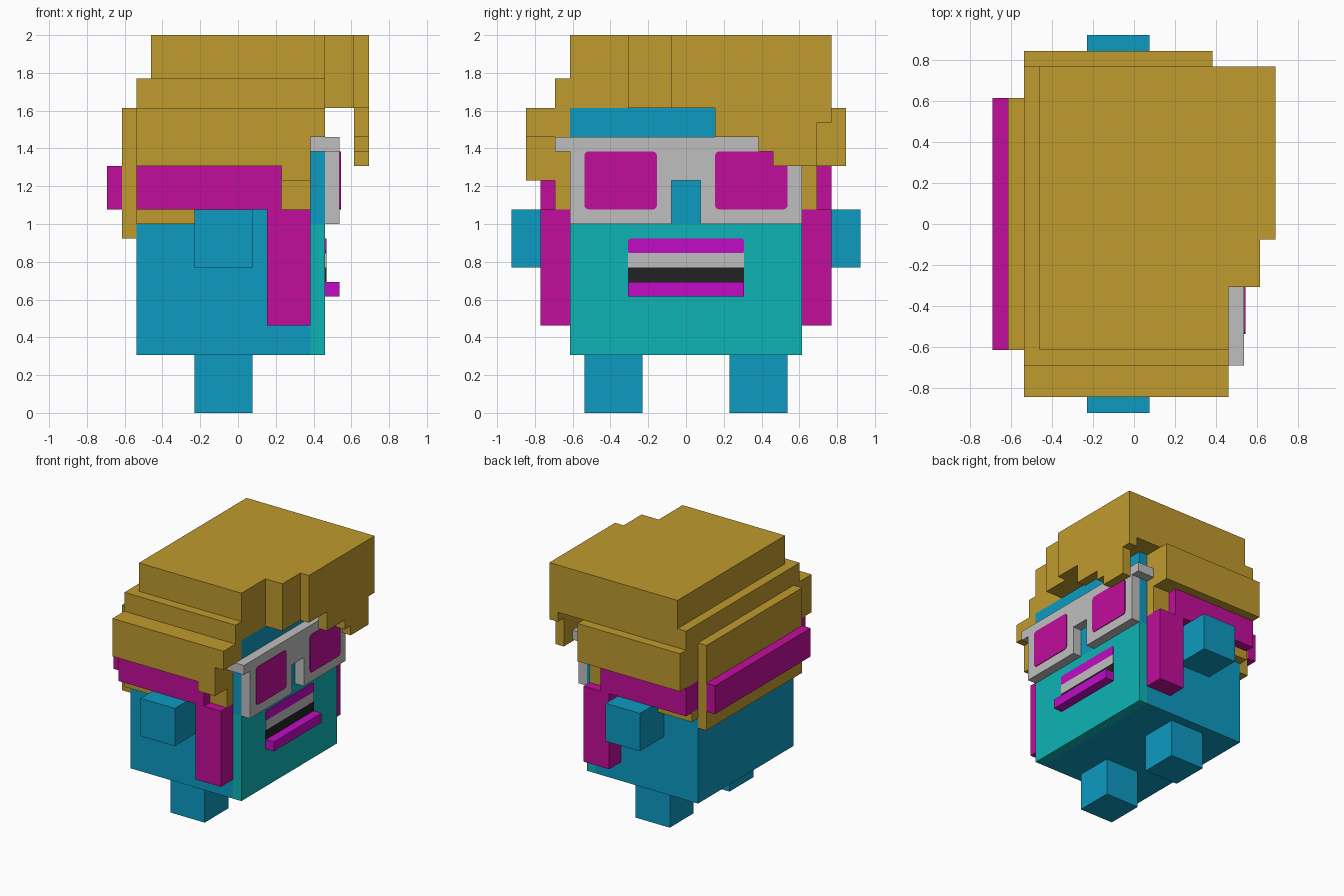
import bpy
import bmesh
from mathutils import Vector

cube = bpy.data.objects.get("Cube")
if cube:
    bpy.data.objects.remove(cube, do_unlink=True)

UNIT = 1 / 13   # size of one block
THIN = 0.08     # painted plate thickness, in blocks


def material(name, rgb):
    """Make a flat material from display colour bytes."""
    linear = [((c / 255 + 0.055) / 1.055) ** 2.4 if c > 10 else c / 255 / 12.92 for c in rgb]
    mat = bpy.data.materials.new(name)
    mat.diffuse_color = (*linear, 1)
    mat.use_nodes = True
    mat.node_tree.nodes["Principled BSDF"].inputs["Base Color"].default_value = (*linear, 1)
    return mat


gold = material("gold hair", (191, 155, 45))
blue = material("blue skin", (13, 155, 194))
teal = material("teal face", (14, 180, 180))
pink = material("pink band", (194, 13, 155))
magenta = material("magenta lip", (192, 12, 196))
grey = material("light grey", (191, 191, 191))
black = material("black", (33, 34, 34))


def prism(name, mat, axis, outline, start, end, corner=0):
    """Extrude an outline along x or y; outline pairs are (other axis, z)."""
    def point(a, z, depth):
        return Vector((depth, a, z) if axis == "x" else (a, depth, z)) * UNIT

    bm = bmesh.new()
    base = bm.faces.new([bm.verts.new(point(a, z, start)) for a, z in outline])
    moved = bmesh.ops.extrude_face_region(bm, geom=[base])["geom"]
    shift = point(0, 0, end) - point(0, 0, start)
    bmesh.ops.translate(bm, vec=shift, verts=[v for v in moved if isinstance(v, bmesh.types.BMVert)])
    if corner:
        along = [e for e in bm.edges
                 if (e.verts[0].co - e.verts[1].co).cross(shift).length < 1e-7]
        bmesh.ops.bevel(bm, geom=along, offset=corner * UNIT, segments=3, profile=0.5,
                        affect="EDGES")
    bmesh.ops.recalc_face_normals(bm, faces=bm.faces)
    mesh = bpy.data.meshes.new(name)
    bm.to_mesh(mesh)
    bm.free()
    mesh.materials.append(mat)
    obj = bpy.data.objects.new(name, mesh)
    bpy.context.collection.objects.link(obj)
    return obj


def box(name, mat, x, y, z, corner=0):
    """Block from ranges on the three axes."""
    outline = [(y[0], z[0]), (y[1], z[0]), (y[1], z[1]), (y[0], z[1])]
    return prism(name, mat, "x", outline, x[0], x[1], corner)


def pair(name, mat, x, y, z, corner=0):
    """Two blocks mirrored across y."""
    box(name + "_left", mat, x, y, z, corner)
    box(name + "_right", mat, x, (-y[1], -y[0]), z, corner)


# Head, face and limbs
box("head", blue, (-7, 5), (-8, 8), (4, 21))
box("forehead", blue, (5, 6), (-8, 8), (13, 21))
box("face", teal, (5, 6), (-8, 8), (4, 13))
pair("leg", blue, (-3, 1), (3, 7), (0, 4))
pair("ear", blue, (-3, 1), (8, 12), (10, 14))

# Mouth
box("upper_lip", magenta, (6, 6 + THIN), (-4, 4), (11, 12), 0.2)
box("teeth", grey, (6, 6 + THIN), (-4, 4), (10, 11))
box("mouth_gap", black, (6, 6 + THIN), (-4, 4), (9, 10))
box("lower_lip", magenta, (6, 7), (-4, 4), (8, 9))

# Glasses with a nose notch
frame = [(-8, 13), (-1, 13), (-1, 16), (1, 16), (1, 13), (8, 13), (8, 19), (-8, 19)]
prism("glasses_frame", grey, "x", frame, 6, 7)
pair("glasses_arm", grey, (5, 7), (8, 9), (18, 19))
pair("lens", pink, (7, 7 + THIN), (2, 7), (14, 18), 0.3)

# Headband with hanging side straps
box("band_back", pink, (-9, -8), (-8, 8), (14, 17))
strap = [(-7, 14), (2, 14), (2, 6), (5, 6), (5, 14), (3, 14), (3, 17), (-7, 17)]
for side, name in ((1, "left"), (-1, "right")):
    prism("band_side_" + name, pink, "y", strap, 8 * side, 10 * side)

# Hair on the back and sides
box("hair_back", gold, (-8, -7), (-8, 8), (12, 21))
pair("hair_nape", gold, (-7, -3), (8, 9), (13, 14))
pair("hair_temple", gold, (3, 5), (8, 9), (14, 17))
box("hair_side_left", gold, (-7, 5), (8, 11), (17, 21))
side_hair = [(-7, 17), (3, 17), (3, 16), (5, 16), (5, 19), (6, 19), (6, 21), (-7, 21)]
prism("hair_side_right", gold, "y", side_hair, -11, -8)

# Hair on top and the stepped fringe
box("hair_middle", gold, (-7, 6), (-9, 10), (21, 23))
box("hair_top", gold, (-6, 6), (-8, 10), (23, 26))
box("fringe_inner", gold, (6, 8), (-4, 10), (21, 26))
sweep = [(-1, 26), (-1, 21), (2, 21), (2, 19), (5, 19), (5, 18), (6, 18),
         (6, 17), (9, 17), (9, 20), (10, 20), (10, 26)]
prism("fringe_outer", gold, "x", sweep, 8, 9)
